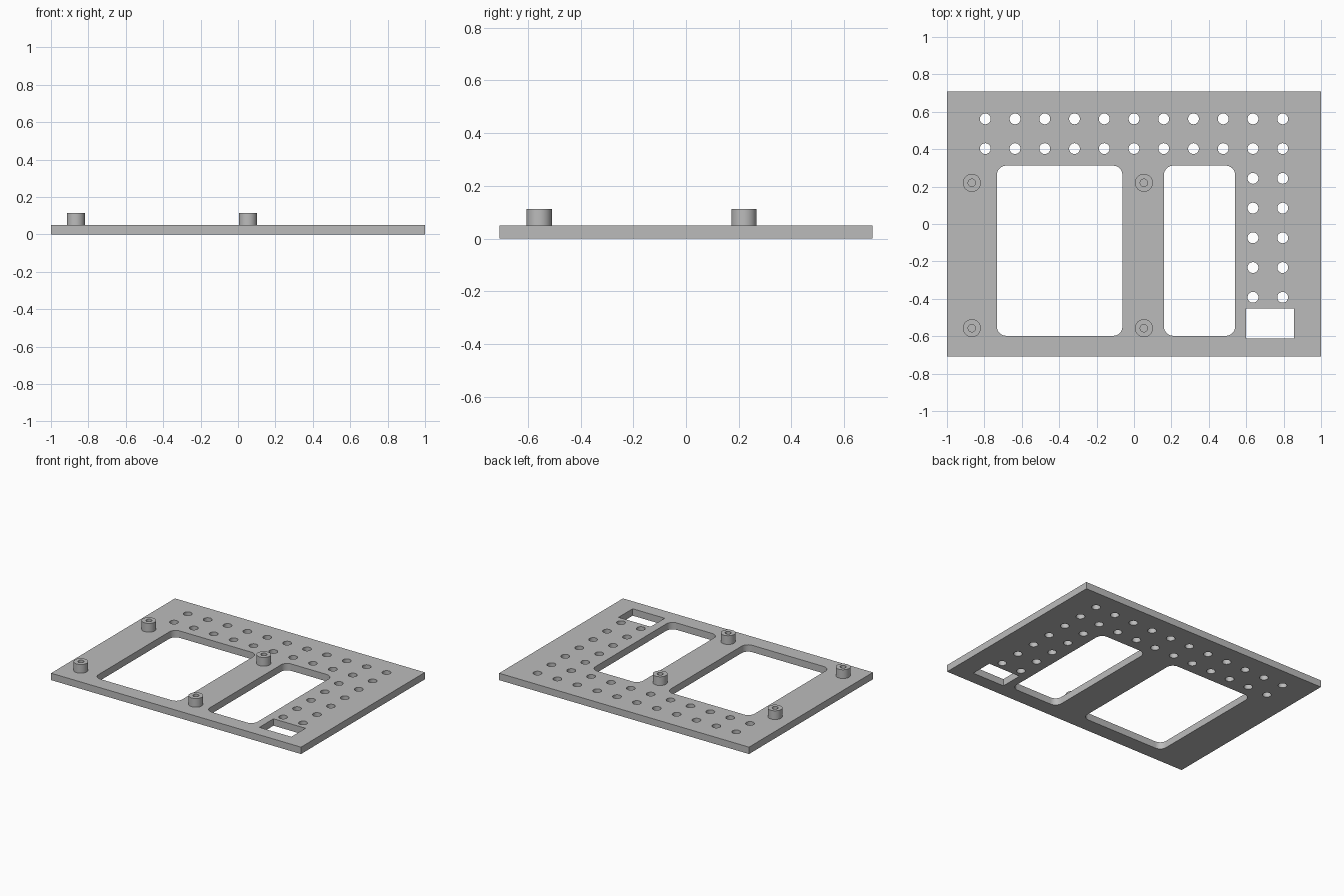
import bpy
import bmesh
from math import cos, sin, pi

if "Cube" in bpy.data.objects:
    bpy.data.objects.remove(bpy.data.objects["Cube"], do_unlink=True)

grey = bpy.data.materials.new("plain grey")
grey.use_nodes = True
colour = (0.5, 0.5, 0.5, 1)
grey.diffuse_color = colour
grey.node_tree.nodes["Principled BSDF"].inputs["Base Color"].default_value = colour


def circle(x, y, r, sides=32):
    return [(x + r * cos(2 * pi * i / sides), y + r * sin(2 * pi * i / sides))
            for i in range(sides)]


def rectangle(x0, x1, y0, y1, r=0, steps=8):
    """Rectangle outline, with rounded corners if r is given."""
    if r == 0:
        return [(x0, y0), (x1, y0), (x1, y1), (x0, y1)]
    centres = [(x1 - r, y1 - r), (x0 + r, y1 - r), (x0 + r, y0 + r), (x1 - r, y0 + r)]
    return [(cx + r * cos((q + s / steps) * pi / 2), cy + r * sin((q + s / steps) * pi / 2))
            for q, (cx, cy) in enumerate(centres) for s in range(steps + 1)]


def extrude_profile(name, outlines, z0, z1):
    """Solid from a flat outline; the inner outlines become holes."""
    curve = bpy.data.curves.new(name, "CURVE")
    curve.dimensions = "2D"
    curve.fill_mode = "BOTH"
    curve.extrude = (z1 - z0) / 2
    for outline in outlines:
        spline = curve.splines.new("POLY")
        spline.points.add(len(outline) - 1)
        for point, (x, y) in zip(spline.points, outline):
            point.co = (x, y, 0, 1)
        spline.use_cyclic_u = True
    obj = bpy.data.objects.new(name, curve)
    obj.location.z = (z0 + z1) / 2
    bpy.context.collection.objects.link(obj)
    bpy.ops.object.select_all(action="DESELECT")
    obj.select_set(True)
    bpy.context.view_layer.objects.active = obj
    bpy.ops.object.convert(target="MESH")
    obj = bpy.context.object
    bm = bmesh.new()
    bm.from_mesh(obj.data)
    bmesh.ops.remove_doubles(bm, verts=bm.verts, dist=0.0001)
    bmesh.ops.recalc_face_normals(bm, faces=bm.faces)
    bm.to_mesh(obj.data)
    bm.free()
    obj.data.materials.clear()
    obj.data.materials.append(grey)
    bpy.ops.object.shade_smooth_by_angle()
    return obj


THICKNESS = 0.05
PITCH = 0.159

# Plate outline, two rounded windows and a small slot
outlines = [
    rectangle(-1, 1, -0.708, 0.708),
    rectangle(-0.733, -0.062, -0.598, 0.312, 0.05),
    rectangle(0.16, 0.541, -0.598, 0.312, 0.05),
    rectangle(0.6, 0.856, -0.613, -0.451),
]

# Hole grid: two full rows at the back, two columns down the left side
for row in range(7):
    for col in range(11):
        if row < 2 or col > 8:
            outlines.append(circle((col - 5) * PITCH, 0.562 - row * PITCH, 0.029))

extrude_profile("base_plate", outlines, 0, THICKNESS)

# Four hollow standoffs
for side, x in (("right", -0.867), ("left", 0.053)):
    for end, y in (("front", -0.557), ("back", 0.22)):
        extrude_profile(f"standoff_{end}_{side}",
                        [circle(x, y, 0.048), circle(x, y, 0.02)],
                        THICKNESS, 0.113)
